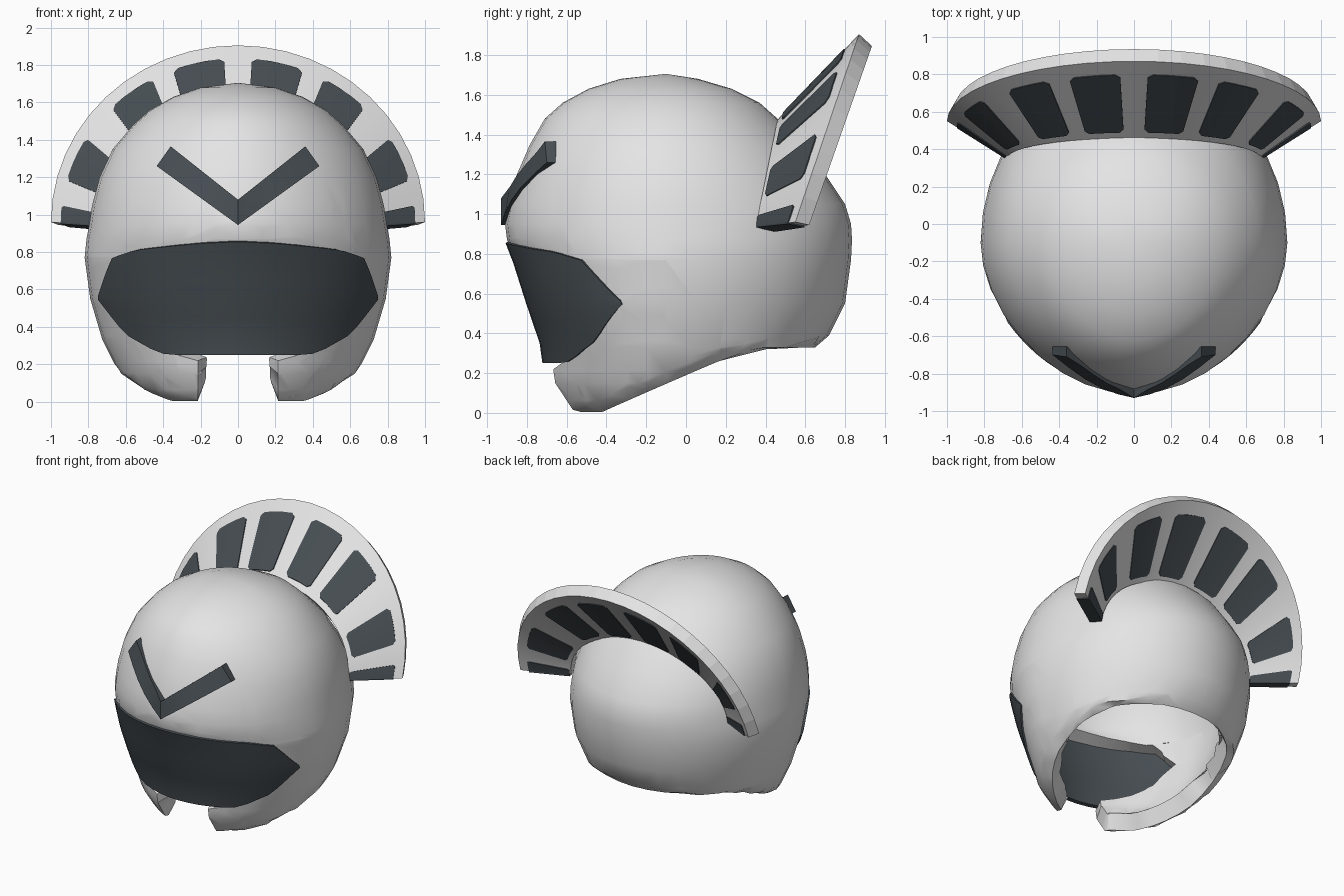
import bpy, bmesh, math

if "Cube" in bpy.data.objects:
    bpy.data.objects.remove(bpy.data.objects["Cube"])


def material(name, rgb):
    m = bpy.data.materials.new(name)
    m.diffuse_color = (*rgb, 1)
    m.use_nodes = True
    m.node_tree.nodes["Principled BSDF"].inputs["Base Color"].default_value = m.diffuse_color
    return m


WHITE = material("off_white", (0.78, 0.78, 0.78))
DARK = material("dark_slate", (0.062, 0.075, 0.085))

# Helmet cross-sections: height, half width, front y, back y
ROWS = [(-0.1, 0.46, -0.52, 0.22), (0.0, 0.54, -0.61, 0.34), (0.15, 0.635, -0.70, 0.50),
        (0.33, 0.725, -0.715, 0.69), (0.55, 0.79, -0.79, 0.80), (0.77, 0.82, -0.86, 0.83),
        (0.87, 0.81, -0.90, 0.835), (0.95, 0.795, -0.91, 0.83), (1.05, 0.78, -0.89, 0.80),
        (1.2, 0.74, -0.85, 0.70), (1.35, 0.67, -0.785, 0.59), (1.48, 0.56, -0.71, 0.46),
        (1.56, 0.47, -0.62, 0.37), (1.63, 0.345, -0.49, 0.23), (1.68, 0.2, -0.33, 0.06)]
YC = -0.1   # y of the widest line
TOP = 1.705
P = 1.9     # front half is slightly pointed


def interp(table, x):
    """Linear lookup in rows of (key, values...)."""
    x = min(max(x, table[0][0]), table[-1][0])
    for a, b in zip(table, table[1:]):
        if x <= b[0]:
            f = (x - a[0]) / (b[0] - a[0])
            return [p + (q - p) * f for p, q in zip(a[1:], b[1:])]


def front_y(x, z):
    w, yf, _ = interp(ROWS, z)
    return YC + (yf - YC) * max(0.02, 1 - min(1, abs(x / w)) ** P) ** (1 / P)


def make(name, bm, mat):
    me = bpy.data.meshes.new(name)
    bm.to_mesh(me)
    bm.free()
    ob = bpy.data.objects.new(name, me)
    bpy.context.collection.objects.link(ob)
    me.materials.append(mat)
    return ob


def loft(name, rings, mat):
    """Skin closed rings and cap both ends."""
    bm = bmesh.new()
    vs = [[bm.verts.new(p) for p in r] for r in rings]
    n = len(rings[0])
    for a, b in zip(vs, vs[1:]):
        for i in range(n):
            j = (i + 1) % n
            bm.faces.new((a[i], a[j], b[j], b[i]))
    bm.faces.new(vs[0])
    bm.faces.new(vs[-1])
    bmesh.ops.recalc_face_normals(bm, faces=bm.faces)
    return make(name, bm, mat)


def activate(ob):
    bpy.ops.object.select_all(action='DESELECT')
    ob.select_set(True)
    bpy.context.view_layer.objects.active = ob


def smooth(ob, deg=40):
    activate(ob)
    bpy.ops.object.shade_smooth_by_angle(angle=math.radians(deg))


def thicken(ob, t):
    mod = ob.modifiers.new("thickness", 'SOLIDIFY')
    mod.thickness = t
    mod.offset = -1
    activate(ob)
    bpy.ops.object.modifier_apply(modifier=mod.name)


def slice_faces(bm, co, no, test):
    """Score the faces passing the test along a plane."""
    faces = [f for f in bm.faces if test(f.calc_center_median())]
    geom = set(faces)
    for f in faces:
        geom.update(f.edges)
        geom.update(f.verts)
    bmesh.ops.bisect_plane(bm, geom=list(geom), dist=0.0005, plane_co=co, plane_no=no)


def drop(bm, test):
    bmesh.ops.delete(bm, geom=[f for f in bm.faces if test(f.calc_center_median())],
                     context='FACES')


# Visor outline (x, z), right half
V_TOP = [(0, 0.855), (0.2, 0.846), (0.35, 0.832), (0.55, 0.81), (0.67, 0.77), (0.7, 0.7), (0.745, 0.565)]
V_BOT = [(0, 0.25), (0.38, 0.25), (0.46, 0.28), (0.6, 0.36), (0.68, 0.46), (0.745, 0.545)]
# Face opening, slightly smaller than the visor and lower at the chin
O_TOP = [(x * 0.97, 0.555 + (z - 0.555) * 0.94) for x, z in V_TOP[:-1]] + [(0.722, 0.555)]
O_BOT = [(0, 0.215), (0.2, 0.215), (0.45, 0.285), (0.585, 0.37), (0.66, 0.465), (0.722, 0.555)]
# Lower rim (y, z)
RIM = [(-1.2, 0.004), (-0.45, 0.004), (0.18, 0.26), (0.43, 0.32), (0.66, 0.33), (1.2, 0.33)]

# Helmet shell: open dome
bm = bmesh.new()
N = 36
vs = []
for z, w, yf, yb in ROWS:
    ring = []
    for i in range(N):
        a = 2 * math.pi * i / N
        s, c = math.sin(a), math.cos(a)
        e = 1 if s > 0 else 2 / P
        s, c = math.copysign(abs(s) ** e, s), math.copysign(abs(c) ** e, c)
        ring.append(bm.verts.new((w * c, YC + s * ((yb - YC) if s > 0 else (YC - yf)), z)))
    vs.append(ring)
for a, b in zip(vs, vs[1:]):
    for i in range(N):
        bm.faces.new((a[i], a[(i + 1) % N], b[(i + 1) % N], b[i]))
pole = bm.verts.new((0, YC, TOP))
for i in range(N):
    bm.faces.new((vs[-1][i], vs[-1][(i + 1) % N], pole))

# Trim the lower rim, leaving a band above it to roll inwards
for up in (0.06, 0):
    for (y0, z0), (y1, z1) in zip(RIM, RIM[1:]):
        slice_faces(bm, (0, y0, z0 + up), (0, z0 - z1, y1 - y0),
                    lambda c: c.z < 0.6 and y0 - 0.2 < c.y < y1 + 0.2)
drop(bm, lambda c: c.z < interp(RIM, c.y)[0])
# Open the face
for table in (O_TOP, O_BOT):
    for a, b in zip(table, table[1:]):
        for s in (1, -1):
            slice_faces(bm, (s * a[0], 0, a[1]), (a[1] - b[1], 0, s * (b[0] - a[0])),
                        lambda c: c.y < -0.15 and s * c.x > -0.1 and 0.1 < c.z < 1.0)
drop(bm, lambda c: c.y < -0.15 and abs(c.x) < 0.722
     and interp(O_BOT, abs(c.x))[0] < c.z < interp(O_TOP, abs(c.x))[0])
# Open the chin
for s in (1, -1):
    slice_faces(bm, (s * 0.215, 0, 0), (1, 0, 0), lambda c: c.y < -0.15 and c.z < 0.4)
drop(bm, lambda c: c.y < -0.15 and c.z < 0.4 and abs(c.x) < 0.215)
bmesh.ops.remove_doubles(bm, verts=bm.verts, dist=0.004)
bmesh.ops.delete(bm, geom=[v for v in bm.verts if not v.link_faces], context='VERTS')
# Roll the rim inwards
for v in bm.verts:
    if abs(v.co.z - interp(RIM, v.co.y)[0]) < 0.006:
        r = math.hypot(v.co.x, v.co.y - YC)
        if abs(v.co.x) > 0.25:
            v.co.x *= 1 - 0.04 / r
        v.co.y = YC + (v.co.y - YC) * (1 - 0.04 / r)
shell = make("helmet_shell", bm, WHITE)
thicken(shell, 0.12)
smooth(shell, 50)

# Visor: curved plate following the dome
bm = bmesh.new()
cols = []
for i in range(29):
    x = 0.745 * math.sin(math.pi / 2 * (i - 14) / 14)
    zt, zb = interp(V_TOP, abs(x))[0], interp(V_BOT, abs(x))[0]
    col = []
    for k in range(7):
        z = zb + (zt - zb) * k / 6
        col.append(bm.verts.new((x * 1.005, front_y(x, z) - 0.014, z)))
    cols.append(col)
for a, b in zip(cols, cols[1:]):
    for k in range(6):
        bm.faces.new((a[k], b[k], b[k + 1], a[k + 1]))
visor = make("visor", bm, DARK)
thicken(visor, 0.03)
smooth(visor)

# Forehead chevron: bar bent over the brow
rings = []
for i in range(-5, 6):
    f, sx = abs(i) / 5, (1 if i >= 0 else -1)
    lo = (0.435 * f * sx, 0.945 + 0.315 * f)
    hi = (0.36 * f * sx, 1.08 + 0.285 * f)
    ylo = min(-0.93 + 0.23 * f, front_y(*lo) - 0.018)
    yhi = min(-0.93 + 0.22 * f, front_y(*hi) - 0.018)
    rings.append([(lo[0], ylo, lo[1]), (hi[0], yhi, hi[1]),
                  (hi[0], yhi + 0.055, hi[1]), (lo[0], ylo + 0.055, lo[1])])
smooth(loft("forehead_chevron", rings, DARK), 30)


def crest_point(deg, v, s):
    """Point on the crest: angle, inner-to-outer v, front-to-back s."""
    c, n = math.cos(math.radians(deg)), math.sin(math.radians(deg))
    fi = (0.68 * c, 0.35 + 0.11 * abs(n), 0.935 + 0.54 * n)
    fo = (1.0 * c, 0.55 + 0.32 * abs(n), 0.96 + 0.945 * n)
    bi = (0.66 * c, 0.44 + 0.09 * abs(n), 0.915 + 0.46 * n)
    bo = (0.96 * c, 0.62 + 0.315 * abs(n), 0.945 + 0.90 * n)
    return tuple((a + (b - a) * v) * (1 - s) + (p + (q - p) * v) * s
                 for a, b, p, q in zip(fi, fo, bi, bo))


def crest_ring(deg, v0, v1, s0, s1):
    return [crest_point(deg, v, s) for v, s in ((v0, s0), (v1, s0), (v1, s1), (v0, s1))]


# Flared crest over the back of the helmet
smooth(loft("crest", [crest_ring(180 * i / 24, 0, 1, 0, 1) for i in range(25)], WHITE), 5)

# Dark crest panels, showing on both faces; the end ones wrap the tips
for k, (a, b) in enumerate([(-0.4, 6), (15, 31), (44.5, 61), (68.5, 85.5)]):
    for side in (0, 1):
        rings = []
        for f in (0, 0.1, 0.37, 0.63, 0.9, 1):
            e = 0.04 if f == 1 or (f == 0 and k > 0) else 0.0
            t = a + (b - a) * f
            rings.append(crest_ring(180 - t if side else t, (0.08 if k else 0.02) + e,
                                    0.83 - e, -0.06, 1.06))
        loft("crest_panel", rings, DARK)
